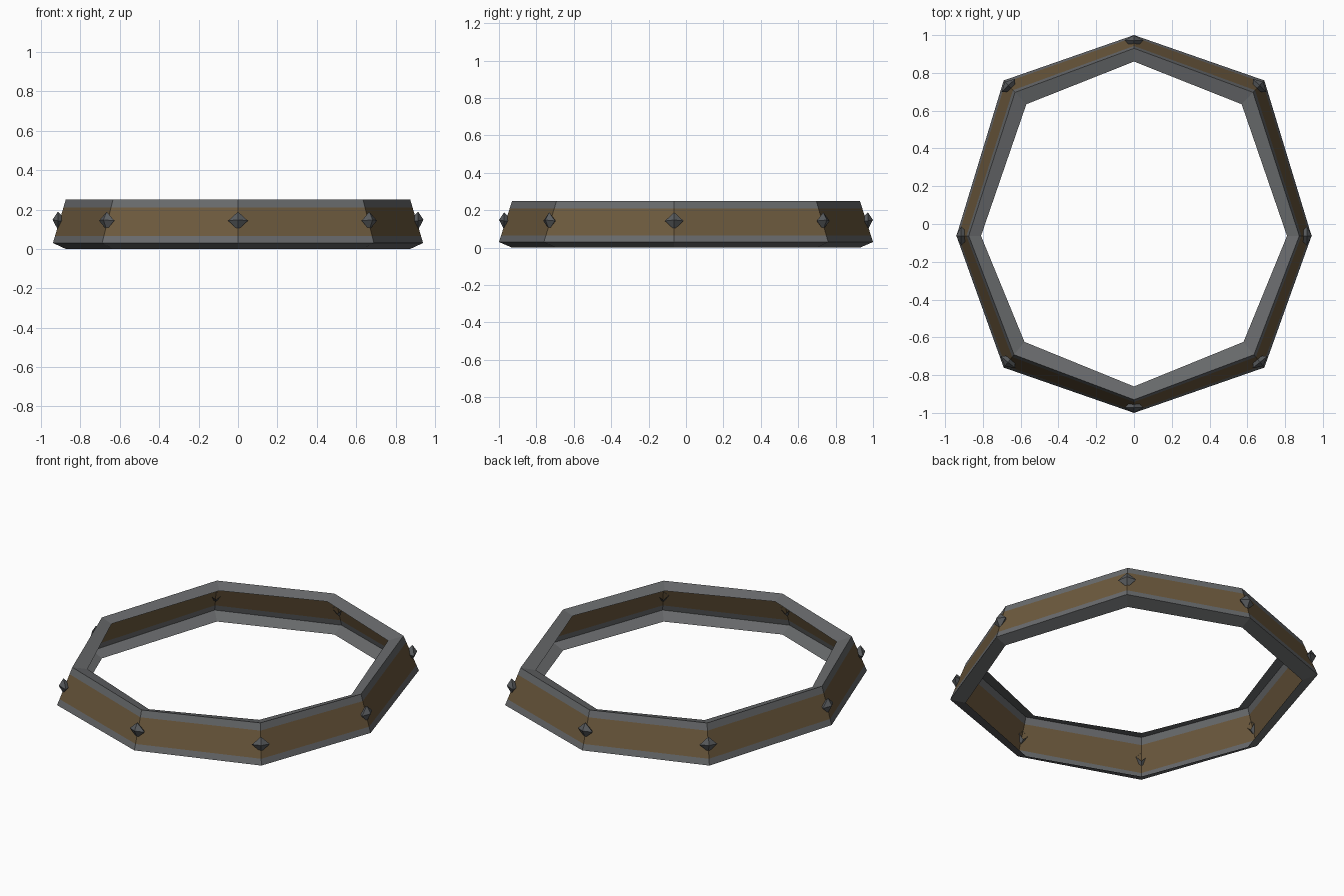
import bpy
from mathutils import Vector

if "Cube" in bpy.data.objects:
    bpy.data.objects.remove(bpy.data.objects["Cube"])


def material(name, rgb):
    m = bpy.data.materials.new(name)
    m.diffuse_color = (*rgb, 1)
    m.use_nodes = True
    m.node_tree.nodes["Principled BSDF"].inputs["Base Color"].default_value = m.diffuse_color
    return m


GREY = material("dark_metal", (0.14, 0.145, 0.15))
SPIKE = material("spike_metal", (0.10, 0.106, 0.112))
BROWN = material("brown_band", (0.15, 0.10, 0.047))

# Right half of the plan: widest outline and inward mitre step at each corner
half = [((0, -1.0), (0, 0.07)), ((0.69, -0.76), (-0.055, 0.068)),
        ((0.94, -0.063), (-0.065, 0)), ((0.69, 0.76), (-0.06, -0.063)),
        ((0, 1.0), (0, -0.07))]
mirrored = [((-p[0], p[1]), (-d[0], d[1])) for p, d in half[3:0:-1]]
plan = [(Vector((*p, 0)), Vector((*d, 0))) for p, d in half + mirrored]


def point(i, inset, z):
    p, d = plan[i % len(plan)]
    return p + d * inset + Vector((0, 0, z))


def build(name, verts, faces, mat):
    me = bpy.data.meshes.new(name)
    me.from_pydata([tuple(v) for v in verts], [], faces)
    me.materials.append(mat)
    ob = bpy.data.objects.new(name, me)
    bpy.context.collection.objects.link(ob)
    return ob


def loft(name, profile, mat):
    """Run a strip profile of (inset, z) points around the plan."""
    n = len(plan)
    verts = [point(i, t, z) for t, z in profile for i in range(n)]
    faces = [(k * n + i, k * n + (i + 1) % n, (k + 1) * n + (i + 1) % n, (k + 1) * n + i)
             for k in range(len(profile) - 1) for i in range(n)]
    return build(name, verts, faces, mat)


# Channel-shaped ring: bottom flange, sloped band, top flange
loft("lower_rim", [(1, 0), (0, 0.03), (0.16, 0.065)], GREY)
loft("brown_band", [(0.16, 0.065), (0.82, 0.21)], BROWN)
loft("upper_rim", [(0.82, 0.21), (1, 0.25), (2, 0.228)], GREY)


# Pointed stud at every corner of the ring
def stud(i):
    c = point(i, 0.51, 0.143)
    out = -plan[i][1].normalized()
    up = Vector((0, 0, 1))
    side = up.cross(out)

    def ring(r, h, depth):
        return [c + out * depth + v for v in (side * r, up * h, side * -r, up * -h)]

    verts = ring(0.03, 0.026, -0.012) + ring(0.05, 0.046, 0.008) + [c + out * 0.035 + up * 0.005]
    faces = [(k, (k + 1) % 4, 4 + (k + 1) % 4, 4 + k) for k in range(4)]
    faces += [(4 + k, 4 + (k + 1) % 4, 8) for k in range(4)]
    build(f"stud_{i + 1}", verts, faces, SPIKE)


for i in range(len(plan)):
    stud(i)
